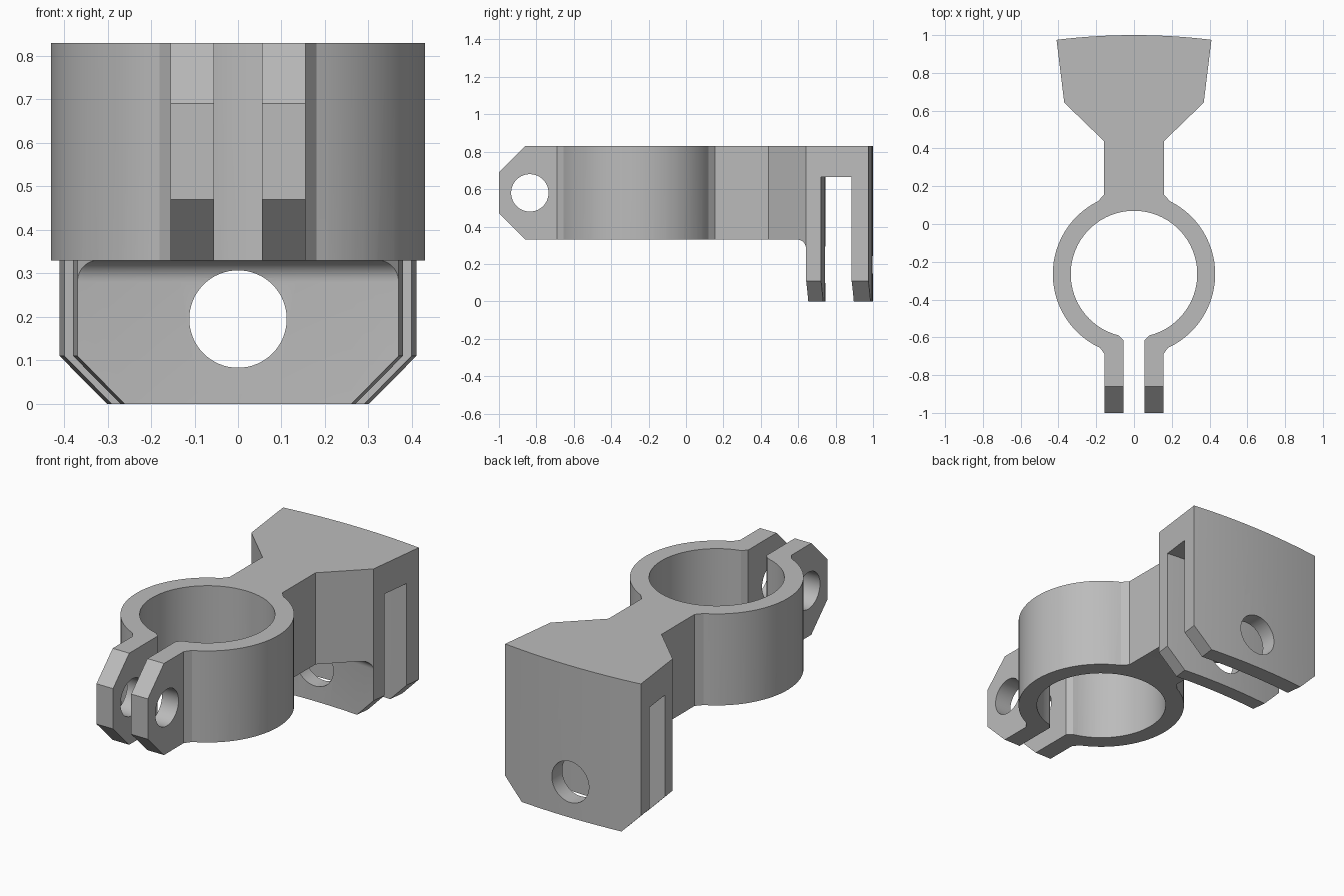
import bpy, bmesh
from math import sin, cos, pi, asin, radians
from mathutils import Vector

if "Cube" in bpy.data.objects:
    bpy.data.objects.remove(bpy.data.objects["Cube"])

TOP, UNDER = 0.83, 0.33            # clamp body height range
RING_Y, R_IN, R_OUT = -0.265, 0.335, 0.43
ARC_Y, ARC_R = -2.37, 3.37         # centre and radius of the curved head
HALF = asin(0.41 / ARC_R)          # half angle of the head wedge
FACE_R = 3.035                     # radius of the front plate's face


def polar(radius, angle, centre_y=ARC_Y):
    """Point at an angle measured from +y towards +x."""
    return (radius * sin(angle), centre_y + radius * cos(angle))


def arc(radius, start, end, steps, centre_y):
    return [polar(radius, start + (end - start) * i / steps, centre_y)
            for i in range(steps + 1)]


def make_object(name, bm):
    bmesh.ops.recalc_face_normals(bm, faces=bm.faces)
    mesh = bpy.data.meshes.new(name)
    bm.to_mesh(mesh)
    bm.free()
    obj = bpy.data.objects.new(name, mesh)
    bpy.context.collection.objects.link(obj)
    return obj


def prism(name, points, offset):
    """Extrude a closed polygon along a vector."""
    bm = bmesh.new()
    face = bm.faces.new([bm.verts.new(p) for p in points])
    new = bmesh.ops.extrude_face_region(bm, geom=[face], use_keep_orig=True)["geom"]
    verts = [v for v in new if isinstance(v, bmesh.types.BMVert)]
    bmesh.ops.translate(bm, verts=verts, vec=Vector(offset))
    return make_object(name, bm)


def sweep(name, profile, angle, steps):
    """Sweep a closed (radius, z) profile about the head's arc centre."""
    bm = bmesh.new()
    rows = []
    for i in range(steps + 1):
        a = -angle + 2 * angle * i / steps
        rows.append([bm.verts.new((*polar(r, a), z)) for r, z in profile])
    n = len(profile)
    for a, b in zip(rows, rows[1:]):
        for j in range(n):
            k = (j + 1) % n
            bm.faces.new((a[j], a[k], b[k], b[j]))
    bm.faces.new(rows[0])
    bm.faces.new(rows[-1])
    return make_object(name, bm)


def circle(radius, steps=64):
    return [(radius * cos(2 * pi * i / steps), radius * sin(2 * pi * i / steps))
            for i in range(steps)]


# Right half of the plan: bore, clamp tab, ring, neck and flared head
half = arc(R_IN, 0, pi - asin(0.08 / R_IN), 32, RING_Y)
half += [(0.055, -0.615), (0.055, -1), (0.155, -1), (0.155, -0.69)]
half += arc(R_OUT, pi - asin(0.18 / R_OUT), asin(0.19 / R_OUT), 28, RING_Y)
half += [(0.16, 0.155), (0.16, 0.44), polar(FACE_R, HALF)]
half += arc(ARC_R, HALF, 0, 8, ARC_Y)
outline = half + [(-x, y) for x, y in half[-2:0:-1]]
clamp = prism("clamp_bracket", [(x, y, 0) for x, y in outline], (0, 0, TOP))

cutters = []

# Space under the ring and neck, with a filleted inner corner
fillet = 0.05
profile = [(1.2, -0.1), (FACE_R, -0.1)]
profile += [(FACE_R - fillet + fillet * cos(t * pi / 16),
             UNDER - fillet + fillet * sin(t * pi / 16)) for t in range(9)]
profile += [(1.2, UNDER)]
cutters.append(sweep("underside_cutter", profile, 0.35, 48))

# Curved slot between the two hanging plates
slot = [(3.115, -0.1), (3.28, -0.1), (3.28, 0.665), (3.115, 0.665)]
cutters.append(sweep("slot_cutter", slot, 0.2, 24))

# Chamfered lower corners of the plates
for side in (-1, 1):
    x, y = polar(2.9, HALF)
    x += 0.0
    corner = [(side * (x + 0.05), y, 0.16), (side * (x - 0.16), y, -0.05),
              (side * (x + 0.05), y, -0.05)]
    along = (side * 0.6 * sin(HALF), 0.6 * cos(HALF), 0)
    cutters.append(prism("corner_cutter", corner, along))

# Chamfered ends of the clamp tabs, above and below
mid = (TOP + UNDER) / 2
for side in (-1, 1):
    tip = [(-1.05, 0.06), (-0.81, 0.30), (-1.05, 0.30)]
    points = [(-0.3, y, mid + side * z) for y, z in tip]
    cutters.append(prism("tab_cutter", points, (0.6, 0, 0)))

# Bolt hole across the tabs and pin hole through the plates
cutters.append(prism("bolt_cutter", [(-0.3, -0.835 + a, mid + b)
                                     for a, b in circle(0.1)], (0.6, 0, 0)))
cutters.append(prism("pin_cutter", [(a, 0.5, 0.195 + b)
                                    for a, b in circle(0.112)], (0, 0.7, 0)))

# Apply every cut
bpy.ops.object.select_all(action='DESELECT')
bpy.context.view_layer.objects.active = clamp
clamp.select_set(True)
for cutter in cutters:
    cutter.hide_render = True
    mod = clamp.modifiers.new("cut", 'BOOLEAN')
    mod.operation, mod.solver, mod.object = 'DIFFERENCE', 'EXACT', cutter
    bpy.ops.object.modifier_apply(modifier=mod.name)
    bpy.data.objects.remove(cutter)
bpy.ops.object.shade_smooth_by_angle(angle=radians(20))

# Plain grey finish
grey = bpy.data.materials.new("plain_grey")
grey.use_nodes = True
colour = (0.5, 0.5, 0.5, 1)
grey.diffuse_color = colour
grey.node_tree.nodes["Principled BSDF"].inputs["Base Color"].default_value = colour
clamp.data.materials.clear()
clamp.data.materials.append(grey)
